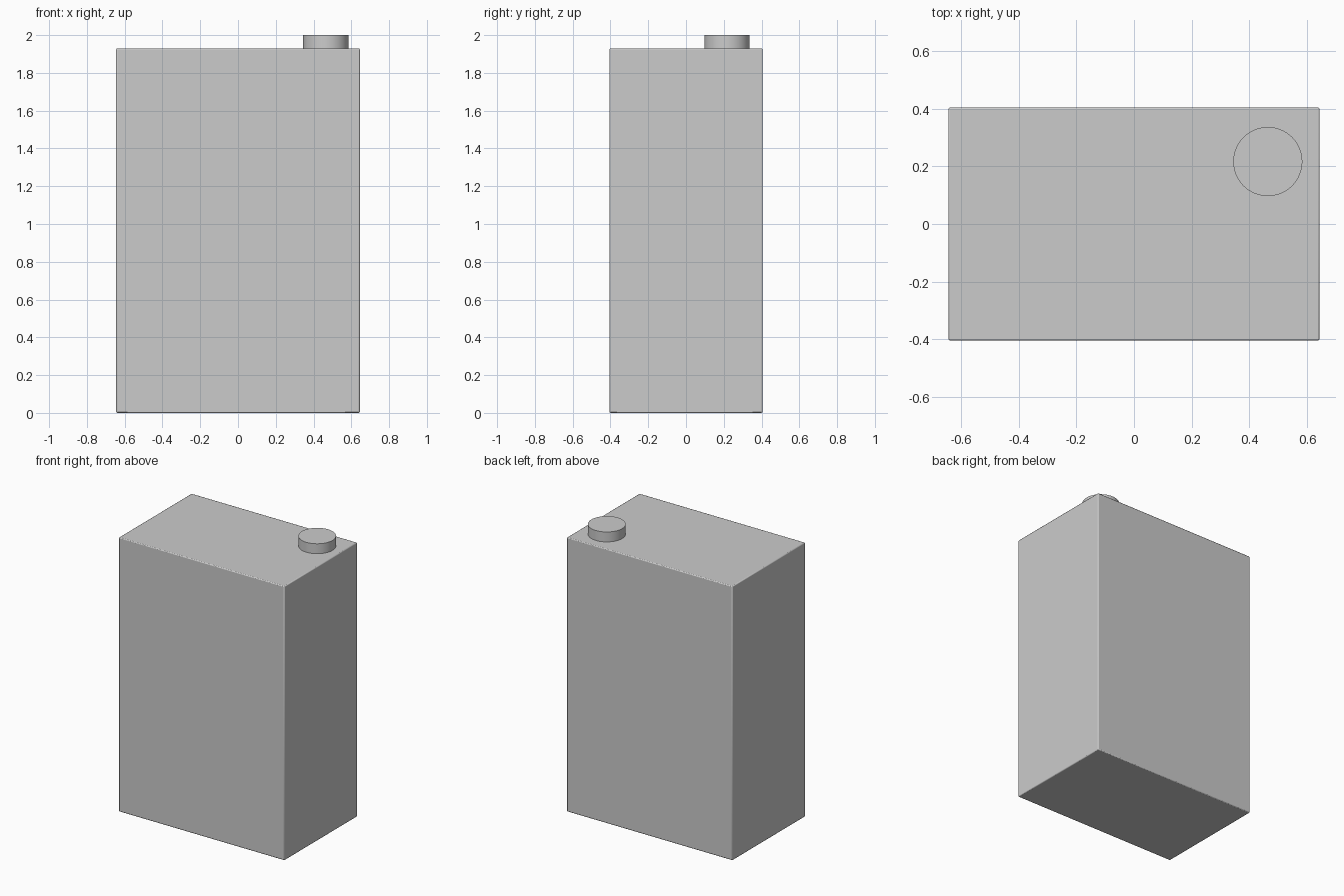
import bpy

if "Cube" in bpy.data.objects:
    bpy.data.objects.remove(bpy.data.objects["Cube"])

BODY_W, BODY_D, BODY_H = 1.29, 0.81, 1.93
TOTAL_H = 2.0


def finish(obj, name, bevel=0.0):
    obj.name = name
    if bevel:
        mod = obj.modifiers.new("edge_rounding", 'BEVEL')
        mod.width = bevel
        mod.segments = 2
        mod.limit_method = 'ANGLE'
    bpy.ops.object.shade_smooth_by_angle()
    return obj


# Can body: upright box with slightly softened edges
bpy.ops.mesh.primitive_cube_add(size=1, location=(0, 0, BODY_H / 2))
body = bpy.context.object
body.scale = (BODY_W, BODY_D, BODY_H)
bpy.ops.object.transform_apply(location=False, rotation=False, scale=True)
finish(body, "can_body", 0.006)

# Screw cap: short cylinder near the back right corner of the top
bpy.ops.mesh.primitive_cylinder_add(
    vertices=64, radius=0.12, depth=TOTAL_H - BODY_H,
    location=(0.465, 0.217, (TOTAL_H + BODY_H) / 2))
finish(bpy.context.object, "screw_cap")
